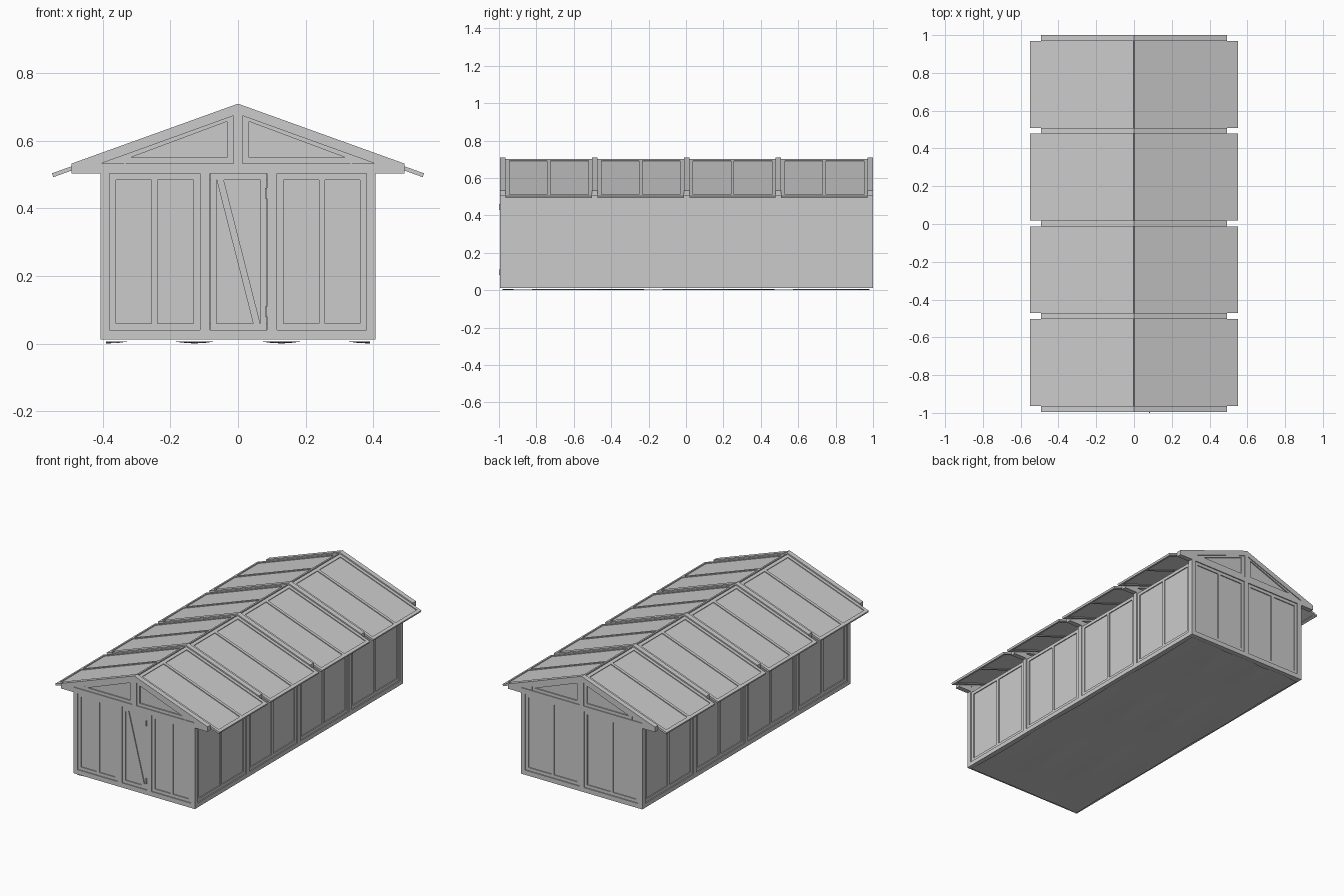
import bpy, bmesh, math
from mathutils import Vector, Matrix

if "Cube" in bpy.data.objects:
    bpy.data.objects.remove(bpy.data.objects["Cube"])

def finish(name, bm):
    bmesh.ops.recalc_face_normals(bm, faces=bm.faces)
    me = bpy.data.meshes.new(name)
    bm.to_mesh(me)
    bm.free()
    ob = bpy.data.objects.new(name, me)
    bpy.context.collection.objects.link(ob)
    return ob

def prism(bm, pts, w0, w1, mat):
    """Extrude a (u, v) outline from w0 to w1, placed by mat."""
    a = [bm.verts.new(mat @ Vector((u, v, w0))) for u, v in pts]
    b = [bm.verts.new(mat @ Vector((u, v, w1))) for u, v in pts]
    bm.faces.new(a)
    bm.faces.new(b)
    n = len(pts)
    for i in range(n):
        j = (i + 1) % n
        bm.faces.new((a[i], a[j], b[j], b[i]))

def rect(u0, u1, v0, v1):
    return [(u0, v0), (u1, v0), (u1, v1), (u0, v1)]

def box(name, x0, x1, y0, y1, z0, z1):
    bm = bmesh.new()
    prism(bm, rect(x0, x1, y0, y1), z0, z1, Matrix())
    return finish(name, bm)

def plane(origin, u, v, w):
    m = Matrix((u, v, w)).transposed().to_4x4()
    m.translation = Vector(origin)
    return m

def framed_panel(name, u0, u1, v0, v1, t, mat, stud=True, brace=False, bd=0.019):
    """Bordered panel with a thin recessed sheet, optional stud or diagonal."""
    bm = bmesh.new()
    for r in (rect(u0, u0 + bd, v0, v1), rect(u1 - bd, u1, v0, v1),
              rect(u0 + bd, u1 - bd, v0, v0 + bd), rect(u0 + bd, u1 - bd, v1 - bd, v1)):
        prism(bm, r, -t, 0, mat)
    prism(bm, rect(u0 + bd, u1 - bd, v0 + bd, v1 - bd), -t * .65, -t * .4, mat)
    if stud:
        c = (u0 + u1) / 2
        prism(bm, rect(c - .009, c + .009, v0 + bd, v1 - bd), -t, 0, mat)
    if brace:
        a, b, c, d = u0 + bd, u1 - bd, v0 + bd, v1 - bd
        prism(bm, [(a, d), (a + .021, d), (b, c), (b - .021, c)], -t, 0, mat)
    return finish(name, bm)

X, Y, Z = Vector((1, 0, 0)), Vector((0, 1, 0)), Vector((0, 0, 1))
Y0, Y1, HW = -.994, 1.0, .015
WX, WT, ZB, ZR, ZT = .407, .014, .012, .04, .503
ys = [-.979, -.487, .003, .494, .985]

# floor: flat board with a slightly sagging sheet below it
box("floor_board", -WX + .004, WX - .004, Y0 + .004, Y1 - .004, ZB, .02)
bm = bmesh.new()
bmesh.ops.create_grid(bm, x_segments=24, y_segments=48, size=1)
for v in bm.verts:
    x, y = v.co.x * .39, v.co.y * .98
    s = math.cos(2 * math.pi * x / .255 + math.pi)
    v.co = Vector((x, y, .007 - .0065 * max(0, s) * (.5 + .5 * math.sin(9 * y + 4 * x))))
sheet = finish("floor_sheet", bm)
for p in sheet.data.polygons:
    p.use_smooth = True

# bottom rails
for s, side in ((-1, "left"), (1, "right")):
    box(side + "_bottom_rail", *sorted((s * .379, s * WX)), Y0 + .03, Y1 - .03, ZB, ZR - .002)
box("front_bottom_rail", -WX, WX, Y0, Y0 + .03, ZB, ZR)
box("back_bottom_rail", -WX, WX, Y1 - .03, Y1, ZB, ZR)

# five trusses with their posts
XZ = lambda y: plane((0, y, 0), X, Z, Y)
for i, y in enumerate(ys):
    for s, side in ((-1, "left"), (1, "right")):
        box(f"{side}_post_{i}", *sorted((s * .38, s * WX)), y - HW, y + HW, ZR - .002, ZT)
        bm = bmesh.new()
        prism(bm, [(0, .71), (s * .492, .533), (s * .405, .533), (0, .679)], -HW, HW, XZ(y))
        finish(f"{side}_rafter_{i}", bm)
    box(f"tie_beam_{i}", -.492, .492, y - HW, y + HW, ZT, .533)
    box(f"king_post_{i}", -.014, .014, y - HW, y + HW, .533, .682)

# gable infill: triangular frames around thin sheets
for y, end in ((ys[0], "front"), (ys[-1], "back")):
    for s, side in ((-1, "left"), (1, "right")):
        bm = bmesh.new()
        m = XZ(y)
        outer = [(s * .014, .533), (s * .405, .533), (s * .014, .674)]
        inner = [(s * .033, .551), (s * .317, .551), (s * .033, .657)]
        for k in range(3):
            j = (k + 1) % 3
            prism(bm, [outer[k], outer[j], inner[j], inner[k]], -.010, .010, m)
        prism(bm, inner, -.003, .003, m)
        prism(bm, rect(*sorted((s * .333, s * .337)), .533, .557), -.012, .012, m)
        finish(f"{end}_{side}_gable", bm)

# front wall: panels, door and door posts
front = plane((0, Y0 + .006, 0), X, Z, -Y)
framed_panel("front_left_panel", -.38, -.113, ZR, ZT, WT, front)
framed_panel("front_right_panel", .116, .38, ZR, ZT, WT, front)
framed_panel("door", -.082, .085, ZR, ZT, WT, front, stud=False, brace=True)
box("door_post_left", -.113, -.083, Y0, Y0 + .03, ZR, ZT)
box("door_post_right", .086, .116, Y0, Y0 + .03, ZR, ZT)
for z in (.095, .445):
    box("door_hinge", .080, .086, Y0 - .006, Y0 + .008, z - .015, z + .015)

# back wall
back = plane((0, Y1 - .006, 0), X, Z, Y)
box("back_middle_post", -.015, .015, Y1 - .03, Y1, ZR, ZT)
framed_panel("back_left_panel", -.38, -.015, ZR, ZT, WT, back)
framed_panel("back_right_panel", .015, .38, ZR, ZT, WT, back)

# side walls and roof panels, one per bay
L = math.hypot(.492, .177)
c, d = .492 / L, .177 / L
for i in range(4):
    a, b = ys[i] + HW, ys[i + 1] - HW
    for s, side in ((-1, "left"), (1, "right")):
        wall = plane((s * (WX - .006), 0, 0), Y, Z, X * s)
        framed_panel(f"{side}_wall_panel_{i}", a, b, ZR - .002, ZT - .006, WT, wall)
        roof = plane((0, 0, .702), Y, Vector((s * c, 0, -d)), Vector((s * d, 0, c)))
        framed_panel(f"{side}_roof_panel_{i}", a, b, .004, .585, .012, roof)
